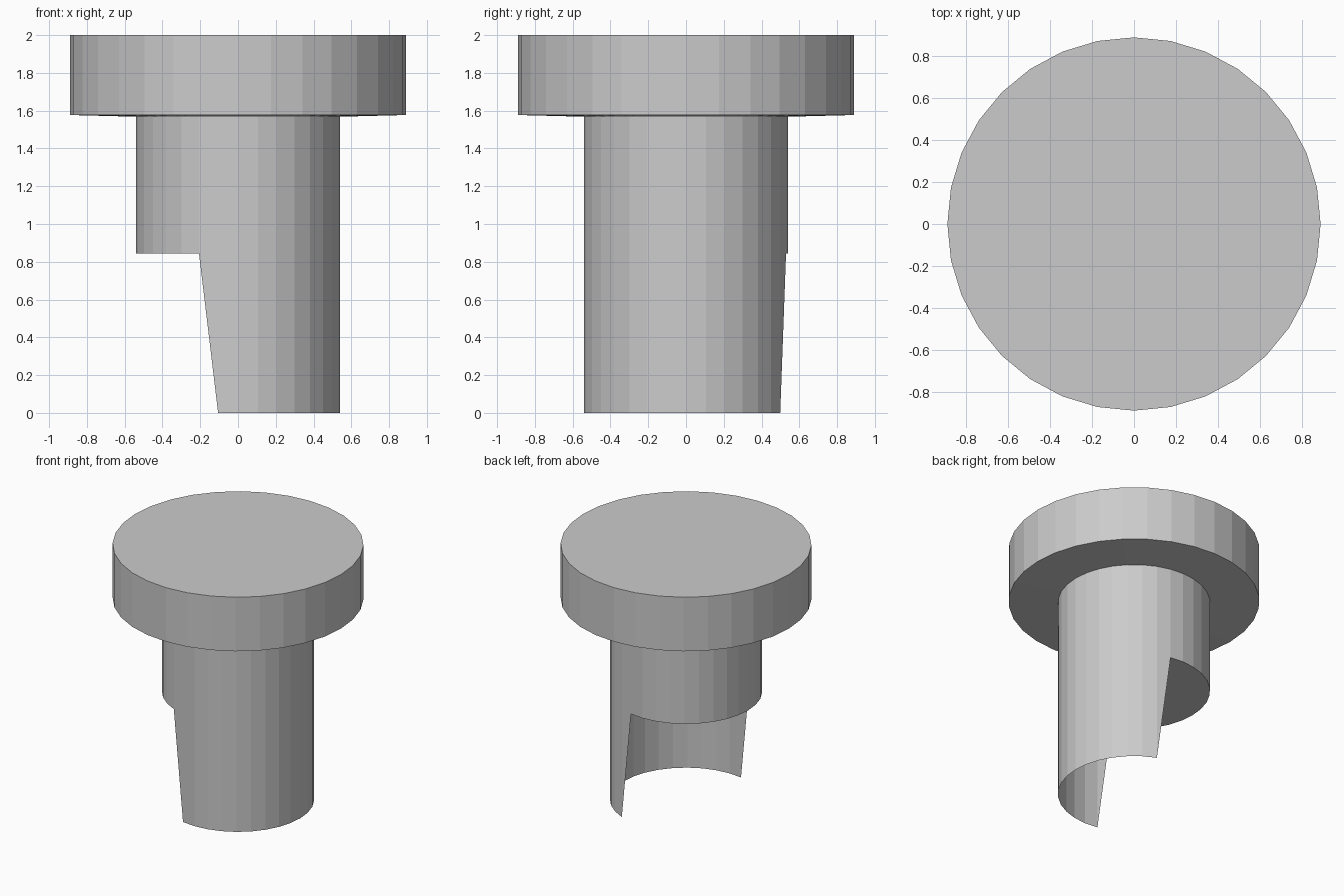
import bpy, bmesh
from math import cos, sin, tau

if "Cube" in bpy.data.objects:
    bpy.data.objects.remove(bpy.data.objects["Cube"])

SIDES = 32
SHAFT_R, HEAD_R = 0.54, 0.89
SHAFT_END = 0.845


def point(r, step, z):
    a = tau * step / SIDES
    return (r * cos(a), r * sin(a), z)


def finish(name, bm):
    bmesh.ops.recalc_face_normals(bm, faces=bm.faces)
    mesh = bpy.data.meshes.new(name)
    bm.to_mesh(mesh)
    bm.free()
    obj = bpy.data.objects.new(name, mesh)
    bpy.context.collection.objects.link(obj)


# Solid head and upper shaft, turned from a profile of (radius, z)
profile = [(SHAFT_R, SHAFT_END), (SHAFT_R, 1.568), (HEAD_R, 1.577), (HEAD_R, 2.0)]
bm = bmesh.new()
rings = [[bm.verts.new(point(r, i, z)) for i in range(SIDES)] for r, z in profile]
for low, high in zip(rings, rings[1:]):
    for i in range(SIDES):
        j = (i + 1) % SIDES
        bm.faces.new((low[i], low[j], high[j], high[i]))
bm.faces.new(rings[0][::-1])
bm.faces.new(rings[-1])
finish("head_and_shaft", bm)

# Open half shell below the shaft, one side narrower at the foot on each edge
FIRST, LAST = -10, 7
bm = bmesh.new()
top = {i: bm.verts.new(point(SHAFT_R, i, SHAFT_END)) for i in range(FIRST, LAST + 1)}
foot = {i: bm.verts.new(point(SHAFT_R, i, 0)) for i in range(FIRST + 1, LAST)}
for i in range(FIRST + 1, LAST - 1):
    bm.faces.new((foot[i], foot[i + 1], top[i + 1], top[i]))
# Slanted end triangles
bm.faces.new((top[FIRST], foot[FIRST + 1], top[FIRST + 1]))
bm.faces.new((foot[LAST - 1], top[LAST], top[LAST - 1]))
finish("lower_shell", bm)
